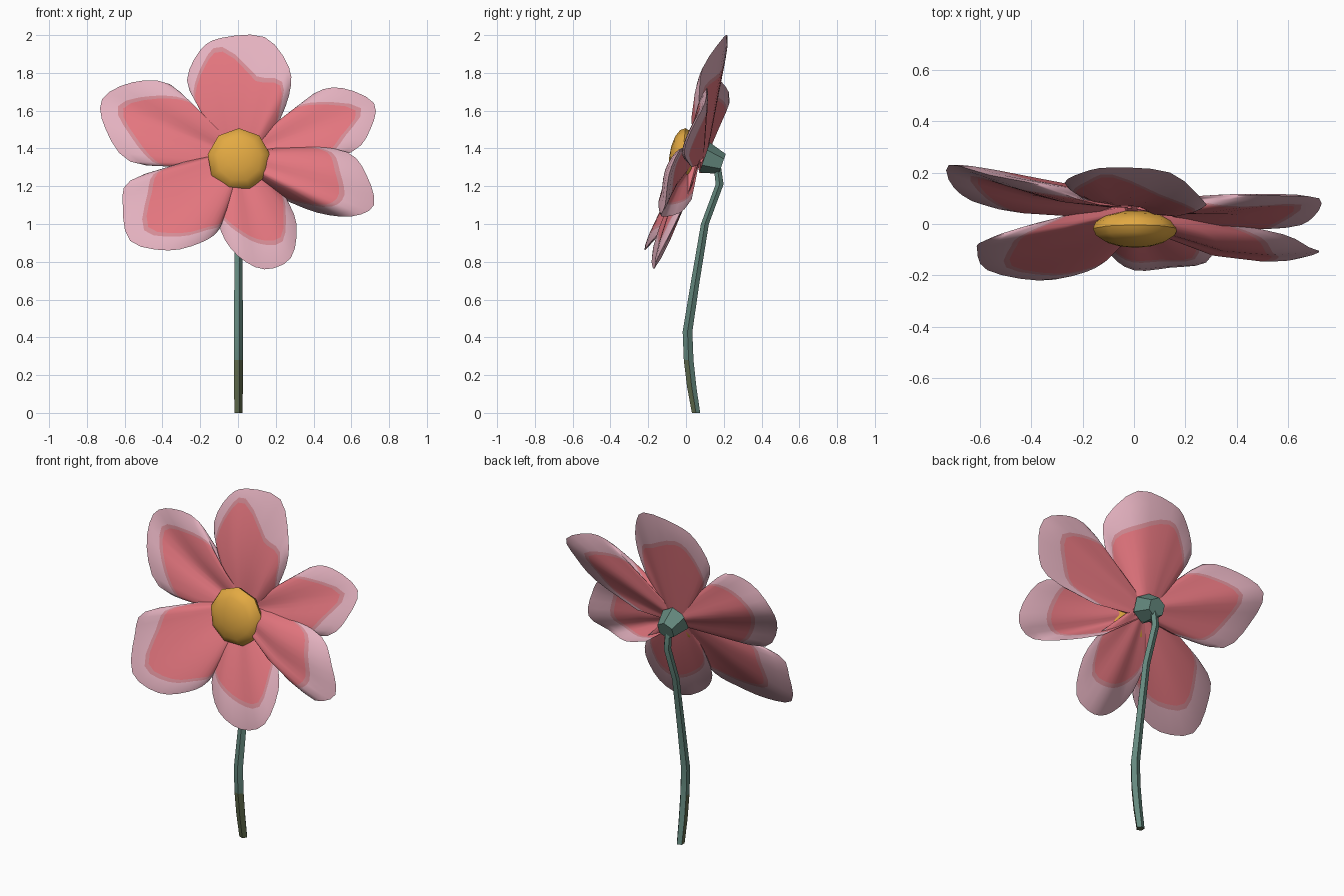
import bpy
import bmesh
import math
from mathutils import Vector

cube = bpy.data.objects.get("Cube")
if cube:
    bpy.data.objects.remove(cube, do_unlink=True)


def material(name, rgb):
    mat = bpy.data.materials.new(name)
    mat.use_nodes = True
    mat.diffuse_color = (*rgb, 1)
    mat.node_tree.nodes["Principled BSDF"].inputs["Base Color"].default_value = (*rgb, 1)
    return mat


PINK = material("pale pink", (.77, .44, .52))
BLEND = material("dusky rose", (.66, .26, .30))
RED = material("coral red", (.77, .18, .21))
GOLD = material("golden yellow", (.77, .40, .055))
GREEN = material("teal green", (.13, .25, .21))
OLIVE = material("olive green", (.12, .15, .075))

HUB = Vector((0, .08, 1.35))


def finish(name, bm, mats, angle):
    mesh = bpy.data.meshes.new(name)
    bm.to_mesh(mesh)
    bm.free()
    for mat in mats:
        mesh.materials.append(mat)
    obj = bpy.data.objects.new(name, mesh)
    bpy.context.collection.objects.link(obj)
    bpy.ops.object.select_all(action="DESELECT")
    obj.select_set(True)
    bpy.context.view_layer.objects.active = obj
    bpy.ops.object.shade_smooth_by_angle(angle=math.radians(angle))
    return obj


def smooth_path(points, steps):
    """Catmull-Rom curve through the points."""
    pts = [Vector(p) for p in points]
    pts = [pts[0] * 2 - pts[1]] + pts + [pts[-1] * 2 - pts[-2]]
    path = []
    for a, b, c, d in zip(pts, pts[1:], pts[2:], pts[3:]):
        for i in range(steps):
            t = i / steps
            path.append(b + (c - a) * t / 2 + (a * 2 - b * 5 + c * 4 - d) * t * t / 2
                        + (b * 3 - a - c * 3 + d) * t ** 3 / 2)
    return path + [pts[-2]]


def petal(name, outline, bulge=-.025, thickness=.036):
    """Puffy shell of two ray fans; outline holds x, z, y and the red share of each ray."""
    bm = bmesh.new()
    rim = smooth_path(outline, 3)
    # Root each petal beyond the flower's middle so that neighbours overlap
    middle = sum((Vector((x, y, z)) for x, z, y, _ in rim), Vector()) / len(rim)
    root = HUB - (middle - HUB).normalized() * .09
    root.y = HUB.y
    for side in (-1, 1):
        columns = []
        for i, (x, z, y, share) in enumerate(rim):
            share = share if side < 0 else .5 * share + .37
            share = min(share, .93)
            band = share + .035
            across = max(0, math.sin(math.pi * i / (len(rim) - 1))) ** .5
            column = []
            for t in (.04, share * .35, share * .7, share, band, band * .4 + .6, 1):
                wave = max(0, math.sin(math.pi * t))
                p = root.lerp(Vector((x, y, z)), t)
                p.y += (wave * bulge + side * thickness * wave ** .6) * across
                column.append(bm.verts.new(p))
            columns.append(column)
        for left, right in zip(columns, columns[1:]):
            for ring in range(len(left) - 1):
                face = bm.faces.new((left[ring], right[ring], right[ring + 1], left[ring + 1]))
                face.material_index = 0 if ring < 3 else 1 if ring == 3 else 2
        # Turn each sheet outwards as a whole
        sheet = {f for column in columns for v in column for f in v.link_faces}
        bm.normal_update()
        if sum(f.normal.y * f.calc_area() for f in sheet) * side < 0:
            bmesh.ops.reverse_faces(bm, faces=list(sheet))
    # Weld the two sheets along the rim
    bmesh.ops.remove_doubles(bm, verts=bm.verts, dist=.0005)
    return finish(name, bm, (RED, BLEND, PINK), 75)


# Petals
petal("top_petal", [
    (-.2, 1.6, .1, .93), (-.27, 1.76, .16, .84), (-.2, 1.92, .2, .87), (-.09, 1.985, .22, .9),
    (.14, 1.99, .2, .68), (.27, 1.83, .09, .83), (.27, 1.68, .07, .8), (.2, 1.5, .06, .95)])
petal("upper_right_petal", [
    (-.18, 1.56, .09, .9), (-.36, 1.74, .15, .78), (-.56, 1.75, .19, .8), (-.72, 1.66, .23, .86),
    (-.7, 1.5, .14, .8), (-.57, 1.33, .07, .78), (-.27, 1.3, .05, .95)])
petal("upper_left_petal", [
    (.22, 1.53, .09, .95), (.4, 1.69, .11, .78), (.55, 1.72, .11, .78), (.72, 1.64, .1, .88),
    (.7, 1.5, .03, .8), (.6, 1.38, -.01, .8), (.3, 1.3, .03, .95)])
petal("lower_left_petal", [
    (.33, 1.42, .01, .95), (.58, 1.38, -.04, .84), (.68, 1.26, -.09, .78), (.72, 1.1, -.11, .77),
    (.6, 1.04, -.13, .81), (.42, 1.06, -.03, .81), (.24, 1.13, .03, .9)], bulge=-.055)
petal("bottom_petal", [
    (.25, 1.15, .01, .9), (.31, 1, -.06, .79), (.28, .82, -.15, .82), (.14, .76, -.17, .76),
    (0, .83, -.18, .75), (-.09, .96, -.12, .82), (-.11, 1.12, -.03, .95)], bulge=0)
petal("lower_right_petal", [
    (-.05, 1.12, -.04, .95), (-.1, .97, -.13, .9), (-.2, .9, -.19, .83), (-.37, .86, -.22, .83),
    (-.57, .91, -.18, .85), (-.61, 1.1, -.1, .77), (-.57, 1.23, -.06, .77), (-.28, 1.33, .03, .93)],
    bulge=0)

# Domed flower centre
bm = bmesh.new()
bmesh.ops.create_uvsphere(bm, u_segments=9, v_segments=8, radius=.168)
bmesh.ops.scale(bm, vec=(1, 1, .42), verts=bm.verts)
turn = Vector((0, -1, .1)).to_track_quat("Z", "Y").to_matrix()
bmesh.ops.rotate(bm, matrix=turn, verts=bm.verts)
bmesh.ops.translate(bm, vec=(.005, -.02, 1.34), verts=bm.verts)
finish("flower_centre", bm, (GOLD,), 45)

# Calyx behind the petals
bm = bmesh.new()
bmesh.ops.create_cone(bm, cap_ends=True, segments=6, radius1=.055, radius2=.085, depth=.1)
turn = Vector((0, -1, .35)).to_track_quat("Z", "Y").to_matrix()
bmesh.ops.rotate(bm, matrix=turn, verts=bm.verts)
bmesh.ops.translate(bm, vec=(0, .145, 1.335), verts=bm.verts)
finish("calyx", bm, (GREEN,), 20)

# Bent stem, olive on its front towards the ground
path = [(.053, 0, .023), (.03, .14, .026), (.014, .28, .027), (.008, .43, .027),
        (.05, .7, .024), (.1, 1, .022), (.178, 1.21, .022), (.165, 1.31, .02)]
SIDES = 5
bm = bmesh.new()
rings = []
for y, z, radius in path:
    angles = [math.tau * k / SIDES for k in range(SIDES)]
    rings.append([bm.verts.new((radius * math.cos(a), y + radius * math.sin(a), z)) for a in angles])
for low, high in zip(rings, rings[1:]):
    for k in range(SIDES):
        n = (k + 1) % SIDES
        face = bm.faces.new((low[k], low[n], high[n], high[k]))
        face.normal_update()
        face.material_index = int(face.calc_center_median().z < .25 and face.normal.y < .3)
bm.faces.new(rings[0][::-1]).material_index = 1
bm.faces.new(rings[-1])
finish("stem", bm, (GREEN, OLIVE), 40)
